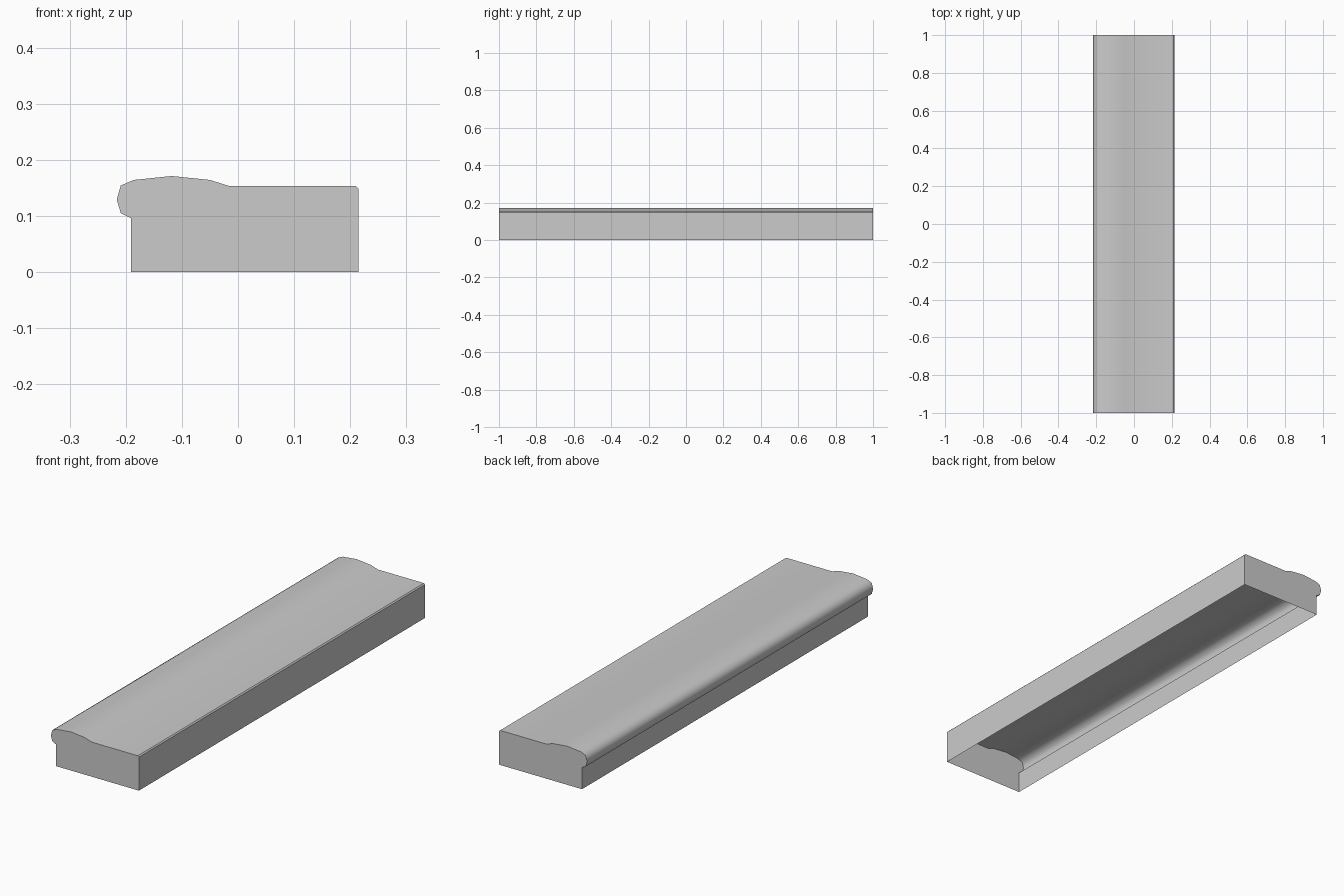
import bpy
import bmesh

if "Cube" in bpy.data.objects:
    bpy.data.objects.remove(bpy.data.objects["Cube"])

# Cross-section (x, z), from the nose-side bottom edge over the top to the back bottom edge
PROFILE = [
    (-0.191, 0.0), (-0.191, 0.096), (-0.209, 0.105), (-0.216, 0.129),
    (-0.209, 0.154), (-0.186, 0.164), (-0.118, 0.171), (-0.05, 0.164),
    (-0.015, 0.153), (0.210, 0.153), (0.215, 0.148), (0.215, 0.0),
]
SHARP = {0, 1, 9, 10, 11}   # profile corners that stay crisp

bm = bmesh.new()
front = [bm.verts.new((x, -1, z)) for x, z in PROFILE]
back = [bm.verts.new((x, 1, z)) for x, z in PROFILE]

# Moulded top and side walls; the underside is left open
for i in range(len(PROFILE) - 1):
    face = bm.faces.new((front[i], back[i], back[i + 1], front[i + 1]))
    face.smooth = True

# End caps
bm.faces.new(front)
bm.faces.new(back[::-1])

bm.normal_update()
if bm.faces[:][8].normal.z < 0:
    bmesh.ops.reverse_faces(bm, faces=bm.faces[:])

# Crisp edges around the caps and along the chosen corners
for edge in bm.edges:
    edge.smooth = True
for i, (a, b) in enumerate(zip(front, back)):
    if i in SHARP:
        bm.edges.get((a, b)).smooth = False
for row in (front, back):
    for a, b in zip(row, row[1:]):
        bm.edges.get((a, b)).smooth = False

mesh = bpy.data.meshes.new("nosed_sill")
bm.to_mesh(mesh)
bm.free()
sill = bpy.data.objects.new("nosed_sill", mesh)
bpy.context.collection.objects.link(sill)
